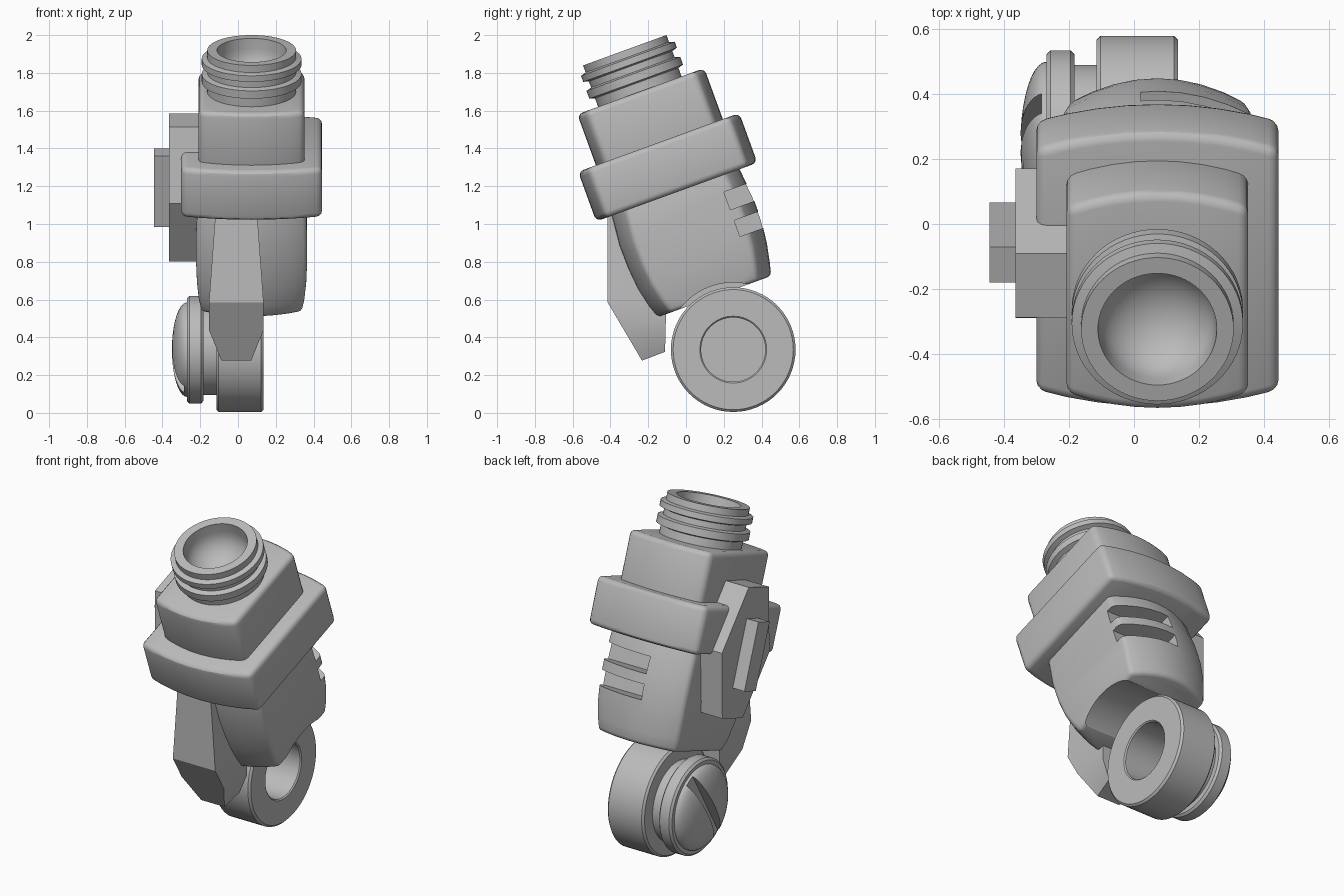
import bpy, bmesh
from math import sin, cos, pi, radians

cube = bpy.data.objects.get("Cube")
if cube:
    bpy.data.objects.remove(cube, do_unlink=True)

TILT = radians(20)      # lean of the housing towards the front
MID_X = 0.072           # centre plane of the housing
AXIS_V = 0.352          # housing axis in its own tilted frame
PIVOT = (0.25, 0.335)   # y, z centre of the pivot ring

gray = bpy.data.materials.new("plain_gray")
gray.use_nodes = True
gray.diffuse_color = (0.5, 0.5, 0.5, 1)
gray.node_tree.nodes["Principled BSDF"].inputs["Base Color"].default_value = gray.diffuse_color


def finish(name, bm, tilt=0.0):
    """Turn a bmesh into a linked object."""
    bmesh.ops.remove_doubles(bm, verts=bm.verts, dist=1e-5)
    bmesh.ops.recalc_face_normals(bm, faces=bm.faces)
    mesh = bpy.data.meshes.new(name)
    bm.to_mesh(mesh)
    bm.free()
    obj = bpy.data.objects.new(name, mesh)
    obj.rotation_euler.x = tilt
    mesh.materials.append(gray)
    bpy.context.collection.objects.link(obj)
    return obj


def stack(name, rings, tilt=0.0, caps=True, closed=False):
    """Skin a list of equal-length point rings."""
    bm = bmesh.new()
    rows = [[bm.verts.new(p) for p in ring] for ring in rings]
    n = len(rows[0])
    pairs = list(zip(rows, rows[1:]))
    if closed:
        pairs.append((rows[-1], rows[0]))
    for a, b in pairs:
        for i in range(n):
            j = (i + 1) % n
            bm.faces.new((a[i], a[j], b[j], b[i]))
    if caps and not closed:
        bm.faces.new(rows[0])
        bm.faces.new(rows[-1])
    return finish(name, bm, tilt)


def prism(name, points, axis, low, high, tilt=0.0):
    """Extrude a 2D outline along x or y."""
    def place(p, h):
        return (h, p[0], p[1]) if axis == "x" else (p[0], h, p[1])
    return stack(name, [[place(p, h) for p in points] for h in (low, high)], tilt)


def box(name, x, v, w, tilt=TILT):
    corners = [(v[0], w[0]), (v[1], w[0]), (v[1], w[1]), (v[0], w[1])]
    return prism(name, corners, "x", x[0], x[1], tilt)


def lathe(name, profile, place, tilt=0.0, closed=False, steps=64):
    """Revolve (radius, height) pairs; place maps them into space."""
    turns = [2 * pi * i / steps for i in range(steps)]
    rings = [[place(r * cos(a), r * sin(a), h) for a in turns] for r, h in profile]
    return stack(name, rings, tilt, caps=False, closed=closed)


def pivot_place(a, b, h):
    return (h, PIVOT[0] + a, PIVOT[1] + b)


def neck_place(a, b, h):
    return (MID_X + a, AXIS_V + b, h)


def bulged(half, front, back, bulge, w, n=8):
    """Rectangle whose front and back sides bow outwards."""
    ts = [-1 + 2 * i / n for i in range(n + 1)]
    pts = [(MID_X + half * t, front + bulge * t * t, w) for t in ts]
    return pts + [(MID_X + half * t, back - bulge * t * t, w) for t in reversed(ts)]


def apply_mod(obj, kind, **settings):
    mod = obj.modifiers.new(kind.lower(), kind)
    for key, value in settings.items():
        setattr(mod, key, value)
    bpy.context.view_layer.objects.active = obj
    bpy.ops.object.modifier_apply(modifier=mod.name)


def soften(obj, width):
    apply_mod(obj, "BEVEL", width=width, segments=3, limit_method="ANGLE",
              angle_limit=radians(35))


def combine(obj, cutter, operation="DIFFERENCE"):
    bpy.context.view_layer.update()
    apply_mod(obj, "BOOLEAN", operation=operation, solver="EXACT", object=cutter)
    bpy.data.objects.remove(cutter, do_unlink=True)


# Housing: upper block, wide collar and barrel-shaped lower body
upper = stack("upper_block", [bulged(0.28, 0, 0.715, 0.05, w) for w in (1.3, 1.682)], TILT)
soften(upper, 0.03)
collar = stack("collar", [bulged(0.373, -0.1, 0.808, 0.055, w) for w in (1.115, 1.395)], TILT)
soften(collar, 0.03)
levels = [(0.527, 0.265, 0.03, 0.672), (0.6, 0.279, 0.005, 0.69), (0.7, 0.289, -0.017, 0.71),
          (0.82, 0.294, -0.028, 0.724), (0.95, 0.294, -0.03, 0.724), (1.2, 0.285, -0.005, 0.7)]
body = stack("lower_body", [bulged(h, f, b, 0.08, w) for w, h, f, b in levels], TILT)
soften(body, 0.022)

# Two vent slots open to the left, and the round clearance for the ring
for low, high in ((0.78, 0.87), (0.93, 1.03)):
    combine(body, box("slot_cutter", (0.02, 0.6), (0.588, 0.9), (low, high)))
combine(body, lathe("ring_clearance_cutter",
                    [(0, -0.12), (0.355, -0.12), (0.355, 0.6), (0, 0.6)], pivot_place))

# Threaded neck with a bowl-shaped socket
bowl = [(0.18 * cos(t * pi / 16), 1.86 - 0.15 * sin(t * pi / 16)) for t in range(9)]
neck_profile = [(0, 1.62), (0.235, 1.62)]
for low, high in ((1.73, 1.79), (1.825, 1.875)):
    neck_profile += [(0.235, low), (0.264, low + 0.008), (0.264, high - 0.008), (0.235, high)]
neck_profile += [(0.235, 1.915), (0.183, 1.915)] + bowl
lathe("threaded_neck", neck_profile, neck_place, TILT)

# Side plate with its raised bar
hexagon = []
for side, w_sign in ((-1, 1), (1, 1), (1, 0), (1, -1), (-1, -1), (-1, 0)):
    half = 0.105 if w_sign else 0.245
    hexagon.append((AXIS_V + side * half, 1.142 + w_sign * 0.378))
prism("side_plate", hexagon, "x", -0.365, -0.15, TILT)
box("side_bar", (-0.445, -0.35), (0.296, 0.413), (0.94, 1.34))

# Front tongue: side outline trimmed by a tapered front outline
tongue = prism("front_tongue", [(-0.415, 1.12), (-0.415, 0.585), (-0.233, 0.277),
                                (-0.111, 0.323), (-0.106, 0.52), (-0.106, 1.12)],
               "x", -0.3, 0.3)
taper = [(0.1, 1.2), (0.145, 0.58), (0.145, 0.44), (0.076, 0.27)]
outline = [(x - 0.009, z) for x, z in taper] + [(-x - 0.009, z) for x, z in reversed(taper)]
combine(tongue, prism("tongue_trim", outline, "y", -0.6, 0.1), "INTERSECT")

# Pivot ring, spacer and domed screw head
lathe("pivot_ring", [(0.17, -0.115), (0.17, 0.128), (0.177, 0.135), (0.318, 0.135),
                     (0.33, 0.123), (0.33, -0.103), (0.318, -0.115)], pivot_place, closed=True)
lathe("spacer", [(0, -0.1), (0.24, -0.1), (0.24, -0.2), (0, -0.2)], pivot_place)
dome = [(0.25 * cos(t * pi / 20), -0.27 - 0.08 * sin(t * pi / 20)) for t in range(11)]
head = lathe("screw_head", [(0, -0.183), (0.272, -0.183), (0.285, -0.195), (0.285, -0.258),
                            (0.272, -0.27)] + dome, pivot_place)
d, s = cos(radians(30)), sin(radians(30))
slot = [(PIVOT[0] + a * s + b * d, PIVOT[1] + a * d - b * s)
        for a, b in ((-0.4, -0.035), (0.4, -0.035), (0.4, 0.035), (-0.4, 0.035))]
combine(head, prism("screw_slot_cutter", slot, "x", -0.5, -0.285))

# Smooth shading with crisp edges
bpy.ops.object.select_all(action="DESELECT")
for obj in bpy.context.scene.objects:
    if obj.type == "MESH" and gray.name in obj.data.materials:
        obj.select_set(True)
        bpy.context.view_layer.objects.active = obj
bpy.ops.object.shade_smooth_by_angle(angle=radians(30))
